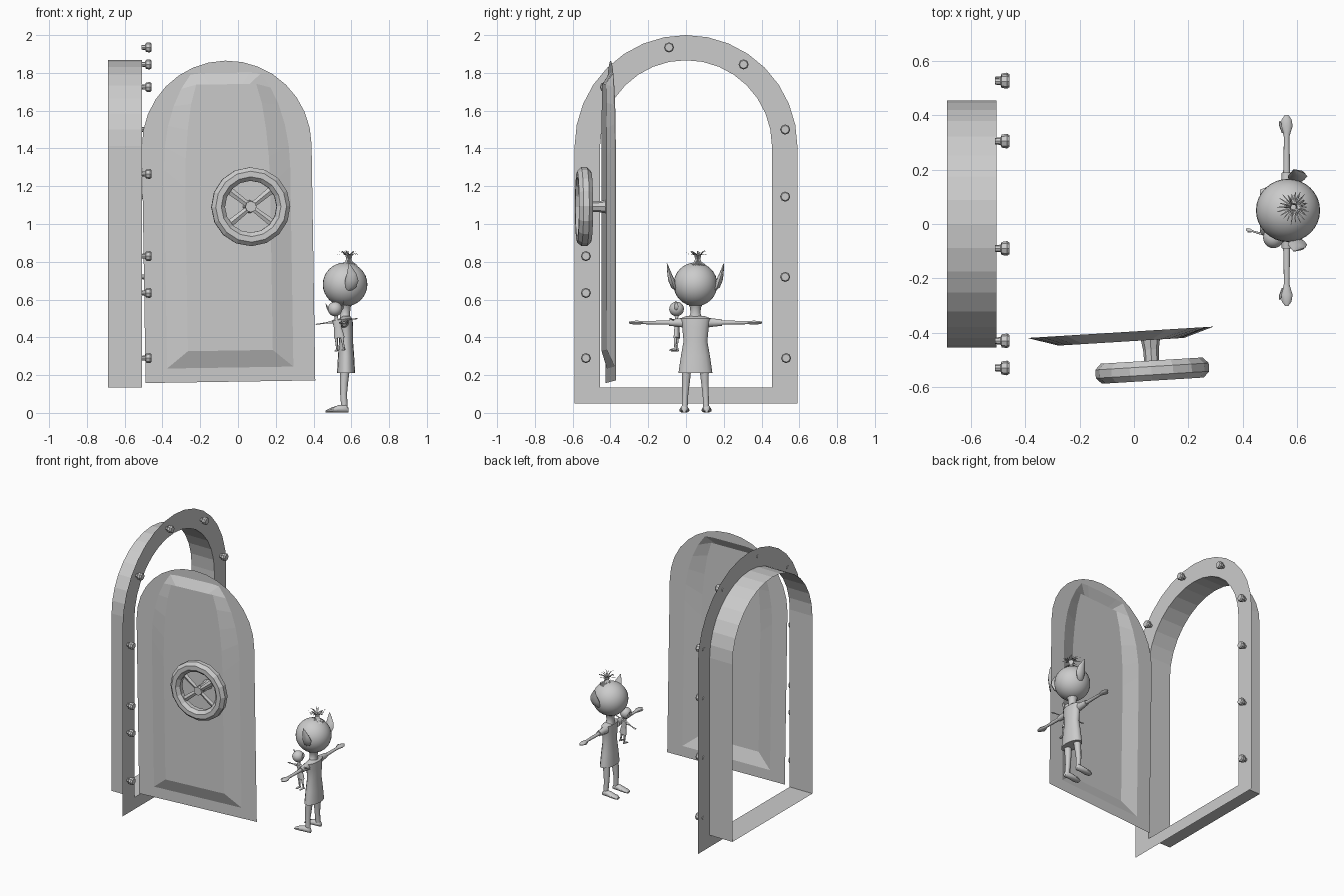
import bpy, math, random
from math import sin, cos, pi, radians
from mathutils import Matrix, Vector

if "Cube" in bpy.data.objects:
    bpy.data.objects.remove(bpy.data.objects["Cube"])

random.seed(4)
T = lambda x, y, z: Matrix.Translation((x, y, z))
R = lambda deg, ax: Matrix.Rotation(radians(deg), 4, ax)

grey = bpy.data.materials.new("plain grey")
grey.diffuse_color = (0.6, 0.6, 0.6, 1)
grey.use_nodes = True
grey.node_tree.nodes["Principled BSDF"].inputs["Base Color"].default_value = grey.diffuse_color


def add(name, verts, faces, M=Matrix(), smooth=False):
    me = bpy.data.meshes.new(name)
    me.from_pydata([M @ Vector(v) for v in verts], [], faces)
    me.materials.append(grey)
    ob = bpy.data.objects.new(name, me)
    bpy.context.collection.objects.link(ob)
    if smooth:
        bpy.ops.object.select_all(action='DESELECT')
        ob.select_set(True)
        bpy.context.view_layer.objects.active = ob
        bpy.ops.object.shade_smooth_by_angle(angle=radians(45))
    return ob


def loft(rings, n):
    """Stack of ellipses (z, rx, ry, cx, cy) with closed ends."""
    vs, fs = [], []
    for r in rings:
        z, rx, ry, cx, cy = (list(r) + [0, 0])[:5]
        vs += [(cx + rx * cos(2 * pi * i / n), cy + ry * sin(2 * pi * i / n), z) for i in range(n)]
    for k in range(len(rings) - 1):
        for i in range(n):
            j = (i + 1) % n
            fs.append((k * n + i, k * n + j, k * n + n + j, k * n + n + i))
    fs.append(tuple(reversed(range(n))))
    fs.append(tuple(range(len(vs) - n, len(vs))))
    return vs, fs


def arch(hw, z0, spring, rise, clip=9.0, n=16):
    """Closed arch outline as (u, z) pairs."""
    pts = [(hw, z0)]
    for i in range(n + 1):
        a = pi * i / n
        pts.append((hw * cos(a), min(clip, spring + rise * sin(a))))
    return pts + [(-hw, z0)]


def bridge(loops):
    """Quads joining equal closed loops."""
    n = len(loops[0])
    vs = [p for l in loops for p in l]
    fs = [(k * n + i, k * n + (i + 1) % n, k * n + n + (i + 1) % n, k * n + n + i)
          for k in range(len(loops) - 1) for i in range(n)]
    return vs, fs


# Door frame: flat flange and the short tunnel behind it
outer = arch(0.59, 0.05, 1.41, 0.59)
inner = arch(0.455, 0.135, 1.412, 0.455)
FX = -0.507
add("frame_flange", *bridge([[(FX, y, z) for y, z in outer], [(FX, y, z) for y, z in inner]]))
add("frame_tunnel", *bridge([[(FX, y, z) for y, z in inner], [(-0.688, y, z) for y, z in inner]]))

# Bolts on the flange
bolt = [(-0.004, 0.012, 0.012), (0.016, 0.014, 0.014), (0.02, 0.024, 0.024),
        (0.04, 0.027, 0.027), (0.049, 0.021, 0.021)]
for y, z in [(-0.09, 1.935), (0.305, 1.845), (0.525, 1.5), (0.525, 1.145), (0.525, 0.72),
             (0.53, 0.29), (-0.53, 0.83), (-0.53, 0.635), (-0.53, 0.29), (-0.53, 1.265), (-0.43, 1.725)]:
    add("flange_bolt", *loft(bolt, 8), T(FX, y, z) @ R(90, 'Y'))

# Open door leaf: rim, chamfer and raised panel
D = T(-0.04, -0.398, 0.165) @ R(3.5, 'Z') @ R(-0.9, 'Y')
rim = arch(0.45, 0, 1.25, 0.45)
step = arch(0.335, 0.075, 1.13, 0.6, 1.635)
panel = arch(0.225, 0.165, 1.03, 0.8, 1.575)
vs, fs = bridge([[(u, 0, z) for u, z in rim], [(u, 0, z) for u, z in step],
                 [(u, -0.035, z) for u, z in panel]])
n = len(rim)
fs.append(tuple(range(2 * n, 3 * n)))
add("door_leaf", vs, fs, D)

# Handwheel: rim, spokes, hub and shaft (axis along local z, pointing out of the door)
W = D @ T(0.113, 0, 0.925) @ R(90, 'X')
rings = []
for k in range(9):
    a = 2 * pi * k / 8 + pi / 8
    r, h = 0.173 + 0.039 * cos(a), 0.148 + 0.04 * sin(a)
    rings.append([(r * cos(2 * pi * i / 16), r * sin(2 * pi * i / 16), h) for i in range(16)])
add("wheel_rim", *bridge(rings), W)
for k in range(4):
    add("wheel_spoke", *loft([(0, 0.009, 0.014), (0.15, 0.009, 0.02)], 4),
        W @ T(0, 0, 0.148) @ R(38 + (k // 2) * 180 + (k % 2) * 104, 'Z') @ R(90, 'Y'))
add("wheel_hub", *loft([(0.13, 0.03, 0.03), (0.165, 0.03, 0.03)], 8), W)
add("wheel_shaft", *loft([(0.03, 0.036, 0.036), (0.07, 0.029, 0.029), (0.14, 0.027, 0.027)], 8), W)


def figure(label, M):
    """Big-headed figure facing -x, standing on its origin, arms spread along y."""
    def part(name, rings, n=16, X=Matrix()):
        add(label + name, *loft(rings, n), M @ X, True)

    head = [(0.68 - 0.116 * cos(pi * k / 16), 0.118 * sin(pi * k / 16) + 1e-4,
             0.116 * sin(pi * k / 16) + 1e-4) for k in range(17)]
    part("head", head, 32)
    part("neck", [(0.49, 0.03, 0.055), (0.505, 0.028, 0.035), (0.53, 0.026, 0.026),
                  (0.56, 0.03, 0.03), (0.59, 0.045, 0.045)])
    part("dress", [(0.21, 0.048, 0.09), (0.3, 0.043, 0.077), (0.38, 0.037, 0.063),
                   (0.45, 0.038, 0.07), (0.5, 0.034, 0.08), (0.512, 0.02, 0.05)], 16, T(0.005, 0, 0))
    for s in (1, -1):
        A = T(-0.005, 0, 0.478) @ R(-90 * s, 'X')
        part("sleeve", [(0.06, 0.026, 0.028), (0.1, 0.021, 0.022), (0.14, 0.018, 0.018)], 10, A)
        part("arm", [(0.13, 0.013, 0.012), (0.27, 0.01, 0.009), (0.285, 0.014, 0.009),
                     (0.31, 0.022, 0.011), (0.335, 0.018, 0.009), (0.352, 0.006, 0.005)], 10, A)
        part("thumb", [(0.285, 0.006, 0.005, -0.012), (0.315, 0.006, 0.005, -0.023),
                       (0.33, 0.002, 0.002, -0.025)], 6, A)
        part("leg", [(0.02, 0.017, 0.016, -0.003, s * 0.057), (0.1, 0.018, 0.017, -0.008, s * 0.054),
                     (0.16, 0.022, 0.021, -0.006, s * 0.05), (0.24, 0.026, 0.026, 0, s * 0.046)], 10)
        part("foot", [(-0.018, 0.012, 0.01, 0.014), (-0.005, 0.022, 0.019, 0.023), (0.035, 0.02, 0.022, 0.021),
                      (0.08, 0.012, 0.028, 0.013), (0.104, 0.006, 0.018, 0.007)], 10,
             T(0, s * 0.059, 0) @ R(-90, 'Y'))
        part("ear", [(0.64, 0.01, 0.006, 0.015, s * 0.095), (0.665, 0.028, 0.014, 0.03, s * 0.115),
                     (0.7, 0.036, 0.018, 0.035, s * 0.126), (0.735, 0.026, 0.012, 0.035, s * 0.137),
                     (0.79, 0.003, 0.002, 0.022, s * 0.15)], 8)


figure("", T(0.567, 0.05, 0))
figure("small_", T(0.545, -0.05, 0.328) @ R(-8, 'Y') @ R(74, 'Z') @ Matrix.Scale(0.33, 4))

# Hair tuft of the large figure: roots gathered to a tie, then flaring spikes
vs, fs = [], []
for i in range(22):
    a = 2 * pi * i / 22
    tip, top = random.uniform(0.045, 0.065), random.uniform(0.835, 0.862)
    path = [(0.78, 0.004, 0.045), (0.8, 0.004, 0.016), (0.815, 0.003, 0.011),
            (0.835, 0.003, 0.016), (top - 0.002, 0.003, 0.036), (top, 0.001, tip)]
    v, f = loft([(z, w, w, d * cos(a), d * sin(a)) for z, w, d in path], 4)
    fs += [tuple(j + len(vs) for j in q) for q in f]
    vs += v
add("hair_tuft", vs, fs, T(0.587, 0.062, 0))
